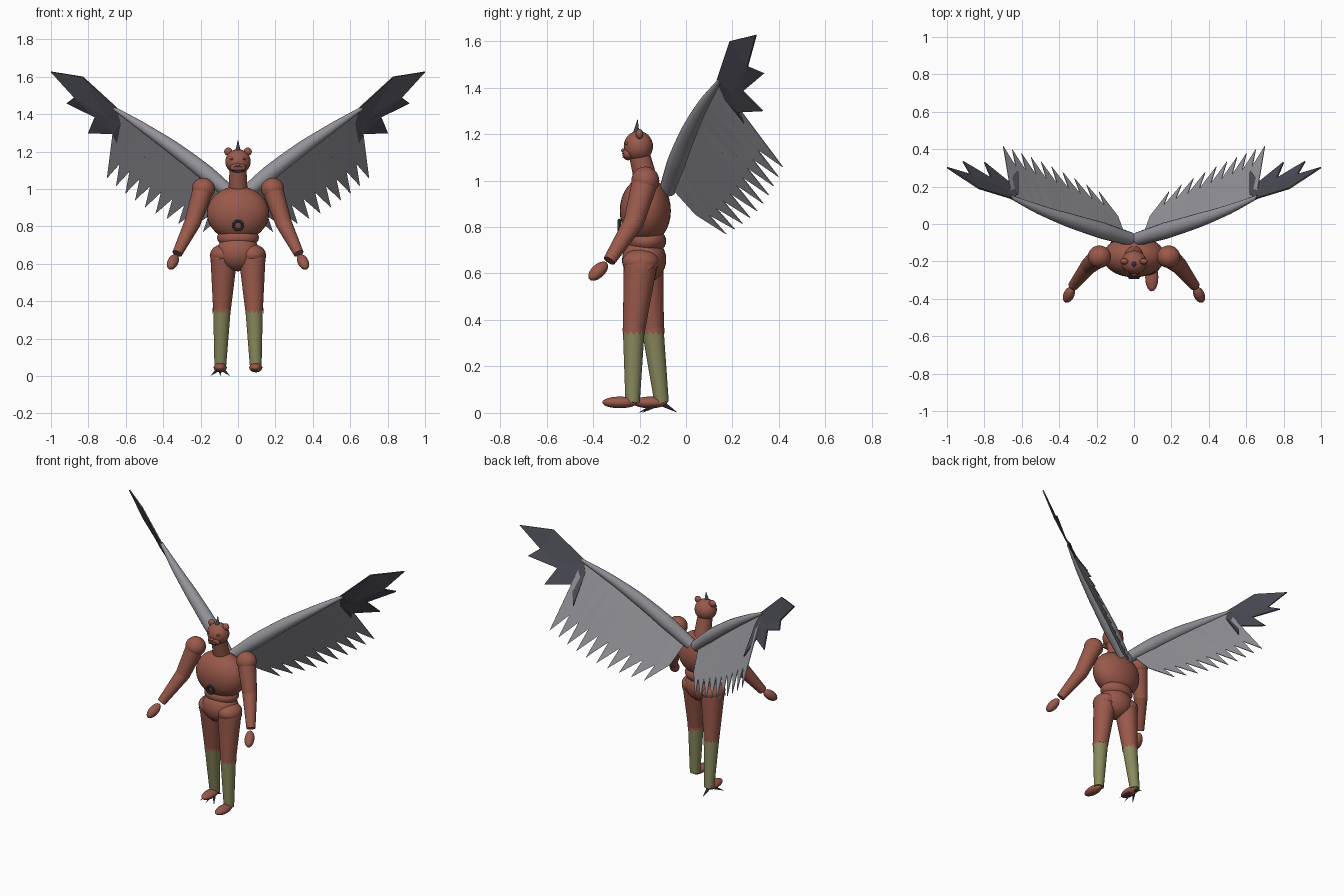
import bpy, bmesh, math
from mathutils import Vector

cube = bpy.data.objects.get("Cube")
if cube:
    bpy.data.objects.remove(cube, do_unlink=True)


def material(name, rgb):
    m = bpy.data.materials.new(name)
    m.use_nodes = True
    m.diffuse_color = (*rgb, 1)
    m.node_tree.nodes["Principled BSDF"].inputs["Base Color"].default_value = (*rgb, 1)
    return m


SKIN = material("red brown", (0.32, 0.1, 0.07))
OLIVE = material("olive", (0.25, 0.25, 0.11))
GREY = material("wing grey", (0.29, 0.29, 0.32))
DARK = material("dark slate", (0.07, 0.07, 0.09))
METAL = material("iron", (0.05, 0.06, 0.07))


def finish(name, mat):
    ob = bpy.context.object
    ob.name = name
    ob.data.materials.clear()
    ob.data.materials.append(mat)
    bpy.ops.object.shade_smooth_by_angle()
    return ob


def ball(name, at, size, mat=SKIN, along=None):
    bpy.ops.mesh.primitive_uv_sphere_add(segments=32, ring_count=16, location=at)
    ob = bpy.context.object
    ob.scale = size
    if along:
        ob.rotation_euler = Vector(along).to_track_quat("Z", "Y").to_euler()
    return finish(name, mat)


def cone(name, a, b, r1, r2, mat=SKIN, sides=32):
    a, b = Vector(a), Vector(b)
    bpy.ops.mesh.primitive_cone_add(vertices=sides, radius1=r1, radius2=r2,
                                    depth=(b - a).length, location=(a + b) / 2)
    bpy.context.object.rotation_euler = (b - a).to_track_quat("Z", "Y").to_euler()
    return finish(name, mat)


def mesh_object(name, bm, mat):
    me = bpy.data.meshes.new(name)
    bm.to_mesh(me)
    bm.free()
    ob = bpy.data.objects.new(name, me)
    bpy.context.collection.objects.link(ob)
    me.materials.append(mat)
    return ob


def hem(name, at, r_low, r_top, height):
    """Ragged cuff with a toothed lower edge."""
    bm = bmesh.new()
    bmesh.ops.create_cone(bm, segments=24, radius1=r_low, radius2=r_top, depth=height)
    for v in bm.verts:
        if v.co.z < 0:
            step = round(math.atan2(v.co.y, v.co.x) / (math.tau / 24))
            v.co.z += 0.016 * (step % 2)
        v.co += Vector(at)
    mesh_object(name, bm, SKIN)


def blade(name, faces, thick, mat):
    """Thin flat sheet from outlines."""
    bm = bmesh.new()
    for f in faces:
        bm.faces.new([bm.verts.new(p) for p in f])
    bmesh.ops.remove_doubles(bm, verts=bm.verts, dist=0.0005)
    bmesh.ops.triangulate(bm, faces=bm.faces)
    bmesh.ops.recalc_face_normals(bm, faces=bm.faces)
    ob = mesh_object(name, bm, mat)
    mod = ob.modifiers.new("thickness", "SOLIDIFY")
    mod.thickness, mod.offset = thick, 0


# Torso
ball("chest", (0, -0.175, 0.87), (0.167, 0.11, 0.145))
ball("waist", (0, -0.17, 0.74), (0.112, 0.085, 0.06))
ball("pelvis", (0, -0.18, 0.66), (0.115, 0.095, 0.1))
cone("neck", (0, -0.165, 0.97), (0, -0.2, 1.11), 0.052, 0.045)
bpy.ops.mesh.primitive_torus_add(location=(0, -0.287, 0.805), rotation=(math.pi / 2, 0, 0),
                                 major_radius=0.024, minor_radius=0.007,
                                 major_segments=24, minor_segments=8)
finish("chest_ring", METAL)

# Head
ball("head", (0, -0.205, 1.147), (0.068, 0.063, 0.066))
ball("muzzle", (0, -0.248, 1.115), (0.042, 0.026, 0.028))
ball("nose", (0, -0.27, 1.13), (0.012, 0.009, 0.009))
for k in (-1, 1):
    ball("mouth_line", (0, -0.267, 1.109 + 0.009 * k), (0.03, 0.008, 0.002), METAL)
cone("horn", (0, -0.215, 1.2), (0, -0.208, 1.265), 0.015, 0, METAL, 12)

for s, side in ((1, "left"), (-1, "right")):
    def P(x, y, z):
        return Vector((s * x, y, z))

    ball(side + "_ear", P(0.052, -0.2, 1.2), (0.022, 0.016, 0.022))
    ball(side + "_eye", P(0.033, -0.254, 1.16), (0.012, 0.009, 0.007))
    ball(side + "_pupil", P(0.033, -0.26, 1.16), (0.006, 0.005, 0.004), METAL)

    # Arm
    shoulder, elbow = P(0.185, -0.175, 1.0), P(0.243, -0.225, 0.82)
    wrist, hand = P(0.325, -0.33, 0.655), P(0.348, -0.378, 0.61)
    ball(side + "_shoulder", shoulder, (0.062, 0.06, 0.06))
    cone(side + "_upper_arm", shoulder, elbow, 0.056, 0.044)
    ball(side + "_elbow", elbow, (0.044, 0.044, 0.044))
    cone(side + "_forearm", elbow, wrist, 0.044, 0.027)
    ball(side + "_hand", hand, (0.029, 0.029, 0.054), along=hand - wrist)

    # Leg: the left one steps forward, the right one back
    hip_y, knee_y, ankle_y, foot_y = ((-0.195, -0.225, -0.23, -0.285) if s > 0
                                      else (-0.17, -0.142, -0.105, -0.155))
    hip, knee, ankle = P(0.075, hip_y, 0.65), P(0.086, knee_y, 0.35), P(0.095, ankle_y, 0.045)
    ball(side + "_hip", hip, (0.074, 0.08, 0.055))
    cone(side + "_thigh", hip, knee, 0.073, 0.047)
    hem(side + "_thigh_hem", P(0.076, hip_y, 0.635), 0.075, 0.072, 0.04)
    hem(side + "_knee_hem", knee, 0.049, 0.049, 0.03)
    cone(side + "_shin", knee, ankle, 0.0465, 0.031, OLIVE)
    ball(side + "_foot", P(0.095, foot_y, 0.045), (0.035, 0.075, 0.025))

    # Wing arm: smooth tapered tube
    path = [P(0.02, -0.08, 0.96), P(0.17, -0.035, 1.085), P(0.34, 0.018, 1.215),
            P(0.5, 0.075, 1.325), P(0.66, 0.145, 1.43)]
    cu = bpy.data.curves.new(side + "_wing_arm", "CURVE")
    cu.dimensions = "3D"
    cu.bevel_depth, cu.bevel_resolution, cu.use_fill_caps = 1, 6, True
    sp = cu.splines.new("BEZIER")
    sp.bezier_points.add(len(path) - 1)
    for bp, p, r in zip(sp.bezier_points, path, (0.036, 0.044, 0.038, 0.026, 0.01)):
        bp.co, bp.radius = p, r
        bp.handle_left_type = bp.handle_right_type = "AUTO"
    ob = bpy.data.objects.new(side + "_wing_arm", cu)
    bpy.context.collection.objects.link(ob)
    bpy.ops.object.select_all(action="DESELECT")
    ob.select_set(True)
    bpy.context.view_layer.objects.active = ob
    bpy.ops.object.convert(target="MESH")
    finish(side + "_wing_arm", GREY)

    # Trailing feathers: saw-toothed sheet hung from the wing arm
    def root(t):
        u = min(max(t, 0), 0.9999) * (len(path) - 1)
        return path[int(u)].lerp(path[int(u) + 1], u % 1)

    inner, outer = P(0.12, 0.135, 0.75), P(0.7, 0.417, 1.058)
    bulge = P(0.03, 0.03, -0.035)

    def rim(t):
        return inner.lerp(outer, t) + bulge * math.sin(math.pi * t)

    n = 10
    sheet = []
    for i in range(n):
        a, b = i / n, (i + 1) / n
        ra, rb = root(0.04 + 0.95 * a), root(0.04 + 0.95 * b)
        notch_a = rim(a).lerp(ra, 0.32 if i else 0.45)
        notch_b = rim(b).lerp(rb, 0.3)
        sheet.append([ra, rb, notch_b, rim(b), notch_a])
    blade(side + "_trailing_feathers", sheet, 0.004, GREY)

    # Wing tip feathers
    wrist_top, wrist_low = P(0.65, 0.135, 1.435), P(0.62, 0.16, 1.36)
    core = P(0.7, 0.2, 1.38)
    notches = [P(0.875, 0.265, 1.49), P(0.765, 0.245, 1.385), P(0.67, 0.225, 1.295)]
    tip_faces = [
        [wrist_top, P(0.83, 0.19, 1.6), P(1.0, 0.302, 1.627), notches[0], core],
        [core, notches[0], P(0.915, 0.335, 1.46), notches[1]],
        [core, notches[1], P(0.8, 0.33, 1.3), notches[2]],
        [core, notches[2], P(0.62, 0.285, 1.19), wrist_low],
        [core, wrist_low, wrist_top],
    ]
    blade(side + "_tip_feathers", tip_faces, 0.008, DARK)

# Talons on the right foot
heel = Vector((-0.095, -0.11, 0.045))
for x, y in ((-0.148, -0.19), (-0.095, -0.205), (-0.042, -0.19), (-0.095, -0.035)):
    cone("talon", heel, (x, y, 0), 0.014, 0, METAL, 8)
